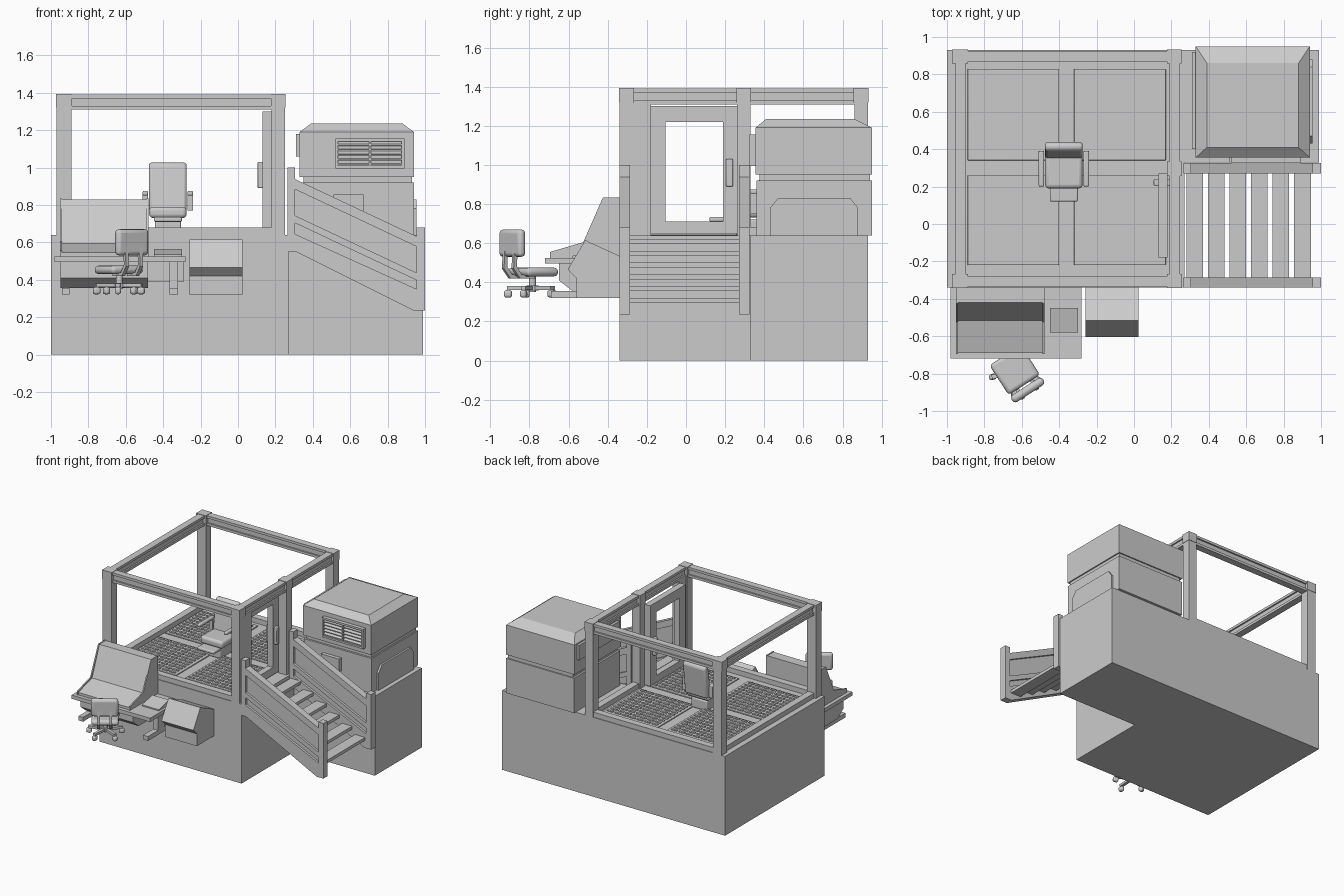
import bpy, bmesh, math
from mathutils import Matrix, Vector

cube = bpy.data.objects.get("Cube")
if cube:
    bpy.data.objects.remove(cube, do_unlink=True)

grey = bpy.data.materials.new("plain_grey")
grey.use_nodes = True
colour = (0.6, 0.6, 0.6, 1)
grey.diffuse_color = colour
grey.node_tree.nodes["Principled BSDF"].inputs["Base Color"].default_value = colour


def finish(name, bm, bevel=0, smooth=False):
    bmesh.ops.recalc_face_normals(bm, faces=bm.faces)
    mesh = bpy.data.meshes.new(name)
    bm.to_mesh(mesh)
    bm.free()
    mesh.materials.append(grey)
    obj = bpy.data.objects.new(name, mesh)
    bpy.context.collection.objects.link(obj)
    if bevel:
        mod = obj.modifiers.new("rounded_edges", "BEVEL")
        mod.width, mod.segments = bevel, 3
    if bevel or smooth:
        bpy.ops.object.select_all(action="DESELECT")
        obj.select_set(True)
        bpy.context.view_layer.objects.active = obj
        bpy.ops.object.shade_smooth_by_angle(angle=math.radians(35))
    return obj


def boxes(name, items, bevel=0):
    """Join boxes given as x, y and z ranges into one object."""
    bm = bmesh.new()
    for ranges in items:
        size = [hi - lo for lo, hi in ranges]
        mid = [(hi + lo) / 2 for lo, hi in ranges]
        bmesh.ops.create_cube(bm, size=1, matrix=Matrix.Translation(mid) @ Matrix.Diagonal(size + [1]))
    return finish(name, bm, bevel)


def box(name, x, y, z, bevel=0):
    return boxes(name, [(x, y, z)], bevel)


def profile(name, points, span, axis, bevel=0):
    """Extrude an outline along x (points are y, z) or y (points are x, z)."""
    bm = bmesh.new()
    at = (lambda p, s: (s, *p)) if axis == "x" else (lambda p, s: (p[0], s, p[1]))
    face = bm.faces.new([bm.verts.new(at(p, span[0])) for p in points])
    out = bmesh.ops.extrude_face_region(bm, geom=[face])["geom"]
    shift = Vector(at((0, 0), span[1] - span[0]))
    bmesh.ops.translate(bm, vec=shift, verts=[v for v in out if isinstance(v, bmesh.types.BMVert)])
    return finish(name, bm, bevel)


def cylinder(name, centre, radius, depth):
    bm = bmesh.new()
    bmesh.ops.create_cone(bm, cap_ends=True, segments=20, radius1=radius, radius2=radius,
                          depth=depth, matrix=Matrix.Translation(centre))
    return finish(name, bm, smooth=True)


# Solid base in an L shape
FLOOR = .64
box("main_base", (-1, .27), (-.34, .93), (0, FLOOR))
box("side_base", (.27, .99), (.33, .93), (0, FLOOR))

# Open cab frame
TOP = 1.39
left, right, front, back = (-.97, -.89), (.18, .25), (-.34, -.27), (.86, .93)
door_side = (.26, .33)
for x, y, name in ((left, front, "front_right_post"), (left, back, "back_right_post"),
                   (right, front, "front_left_post"), (right, back, "back_left_post"),
                   (right, door_side, "door_post")):
    box(name, x, y, (FLOOR, TOP))
    box(name + "_cap", (x[0] - .003, x[1] + .003), (y[0] - .003, y[1] + .003), (1.32, TOP + .003))


def channel(name, x, y, z, along):
    """Beam with a shallow groove down both sides."""
    flange = .02
    web_x, web_y = x, y
    if along == "x":
        web_y = (y[0] + .012, y[1] - .012)
    else:
        web_x = (x[0] + .012, x[1] - .012)
    boxes(name, [(x, y, (z[0], z[0] + flange)), (x, y, (z[1] - flange, z[1])),
                 (web_x, web_y, (z[0] + flange, z[1] - flange))])


for z, name in (((1.31, TOP), "top_beam"), ((FLOOR, .68), "curb")):
    for y, side in (((-.335, -.28), "front_"), ((.87, .925), "back_")):
        channel(side + name, (left[1], right[0]), y, z, "x")
    channel("right_" + name, (-.955, -.9), (front[1], back[0]), z, "y")
    channel("left_" + name, (.19, .245), (door_side[1], back[0]), z, "y")
channel("door_beam", (.19, .245), (front[1], door_side[0]), (1.31, TOP), "y")
box("door_jamb", (.19, .245), (front[1], -.18), (FLOOR, 1.31))

# Door with a large opening
dx = (.13, .18)
boxes("door", [(dx, (-.18, -.105), (.65, 1.3)), (dx, (.19, .27), (.65, 1.3)),
               (dx, (-.105, .19), (1.22, 1.3)), (dx, (-.105, .19), (.65, .71))])
box("door_handle", (.105, .2), (.205, .24), (.89, 1.03), .006)

# Floor plates with raised tread dashes
dashes = []
for x in ((-.89, -.4), (-.32, .17)):
    for y in ((-.22, .26), (.34, .83)):
        box("floor_plate", x, y, (FLOOR, .65), .004)
        for row in range(11):
            for col in range(7):
                px = x[0] + .02 + col * .066
                py = y[0] + .02 + row * .042
                dashes.append(((px, px + .05), (py, py + .018), (.65, .656)))
boxes("tread_dashes", dashes)

# Operator seat
sx = (-.475, -.275)
box("seat_pedestal", (-.445, -.305), (.21, .37), (FLOOR, .72), .008)
box("seat_foot_plate", (-.45, -.3), (.12, .21), (.71, .735), .008)
box("seat_cushion", sx, (.19, .39), (.73, .79), .02)
profile("seat_backrest", [(.35, .77), (.41, .76), (.44, 1.01), (.42, 1.03), (.39, 1.02)], sx, "x", .015)
for x in ((-.51, -.48), (-.27, -.24)):
    box("seat_armrest", x, (.2, .39), (.85, .875), .008)
    box("armrest_support", x, (.36, .39), (.77, .86))

# Stairs
for i in range(6):
    x, z = .28 + i * .115, .62 - i * .06
    box("stair_tread", (x, x + .09), (-.29, .28), (z - .025, z))


def sloped(name, z, height, y):
    drop = .325
    profile(name, [(.28, z), (.97, z - drop), (.97, z - drop - height), (.28, z - height)], y, "y")


for y, side in (((-.34, -.285), "front_"), ((.27, .325), "back_")):
    middle = (y[0] + .018, y[1] - .018)
    profile(side + "stringer", [(.25, .55), (.31, .55), (.94, .235), (1, .235), (1, .34),
                                (.955, .35), (.27, .66)], y, "y")
    sloped(side + "handrail", .95, .055, y)
    sloped(side + "lower_rail", .755, .04, y)
    sloped(side + "rail_panel", .9, .25, middle)
    box(side + "upper_newel", (.265, .305), y, (.55, 1))
    box(side + "lower_newel", (.955, 1), y, (.235, .68))

# Power unit
box("unit_lower_body", (.335, .94), (.36, .95), (FLOOR, .92))
box("unit_neck", (.35, .93), (.375, .94), (.92, .95))
box("unit_upper_body", (.33, .94), (.355, .95), (.95, 1.19))
bm = bmesh.new()
rings = [[bm.verts.new(p) for p in ring] for ring in (
    [(.33, .355, 1.19), (.94, .355, 1.19), (.94, .95, 1.19), (.33, .95, 1.19)],
    [(.39, .41, 1.235), (.88, .41, 1.235), (.88, .86, 1.235), (.39, .86, 1.235)])]
bm.faces.new(rings[1])
bm.faces.new(rings[0])
for i in range(4):
    j = (i + 1) % 4
    bm.faces.new((rings[0][i], rings[0][j], rings[1][j], rings[1][i]))
finish("unit_roof", bm)
box("unit_side_duct", (.31, .33), (.4, .92), (1.06, 1.18))
box("unit_front_box", (.51, .67), (.33, .36), (.75, .855))
profile("unit_hatch", [(.43, FLOOR), (.43, .78), (.47, .83), (.84, .83), (.88, .78), (.88, FLOOR)],
        (.94, .955), "x")

# Louvred vent on the power unit
vy = (.325, .355)
vent = [((.52, .89), vy, (.995, 1.01)), ((.52, .89), vy, (1.14, 1.155)), ((.7, .71), vy, (1, 1.15))]
vent += [(x, vy, (1, 1.15)) for x in ((.52, .535), (.875, .89))]
boxes("vent_frame", vent)
for i in range(5):
    z = 1.015 + i * .026
    profile("vent_louvre", [(.33, z), (.33, z + .006), (.355, z + .022), (.355, z + .014)], (.53, .88), "x")

# Control desk
box("desk_top", (-.98, -.28), (-.72, -.34), (.495, .525))
profile("desk_console", [(-.34, .525), (-.69, .525), (-.69, .545), (-.515, .595), (-.42, .83), (-.34, .83)],
        (-.945, -.485), "x")
for x in ((-.952, -.942), (-.488, -.478)):
    profile("console_cheek", [(-.34, .525), (-.695, .525), (-.695, .555), (-.525, .605),
                              (-.425, .833), (-.34, .833)], x, "x")
profile("desk_underbody", [(-.34, .355), (-.58, .355), (-.65, .41), (-.65, .495), (-.34, .495)],
        (-.95, -.48), "x")
box("desk_rear_panel", (-.48, -.29), (-.38, -.34), (.39, .495))
profile("desk_keypad", [(-.58, .525), (-.58, .535), (-.45, .565), (-.45, .525)], (-.45, -.3), "x")
for x in ((-.94, -.9), (-.365, -.32)):
    box("desk_foot", x, (-.69, -.34), (.32, .355))
    box("desk_leg", x, (-.56, -.48), (.35, .5))

# Wall console beside the desk
profile("wall_console", [(-.34, .32), (-.56, .32), (-.56, .42), (-.605, .465), (-.515, .615), (-.34, .535)],
        (-.26, .025), "x")

# Swivel chair, built facing +y and then turned
chair = [box("chair_seat", (-.1, .1), (-.09, .1), (.43, .475), .02),
         box("chair_backrest", (-.1, .1), (-.145, -.1), (.53, .67), .02),
         cylinder("chair_column", (0, 0, .395), .018, .09),
         cylinder("chair_hub", (0, 0, .37), .03, .025)]
for x in (-.045, .045):
    chair.append(profile("chair_back_bracket", [(-.02, .42), (-.11, .42), (-.15, .47), (-.145, .58),
                         (-.125, .58), (-.13, .48), (-.1, .44), (-.02, .44)], (x - .01, x + .01), "x"))
place = Matrix.Translation((-.635, -.785, 0)) @ Matrix.Rotation(math.radians(33), 4, "Z")
for part in chair:
    part.matrix_world = place
for i in range(5):
    spin = place @ Matrix.Rotation(math.tau * i / 5, 4, "Z")
    for part in (box("chair_spoke", (-.012, .012), (0, .13), (.36, .38)),
                 box("chair_caster", (-.016, .016), (.105, .145), (.322, .36), .012)):
        part.matrix_world = spin
